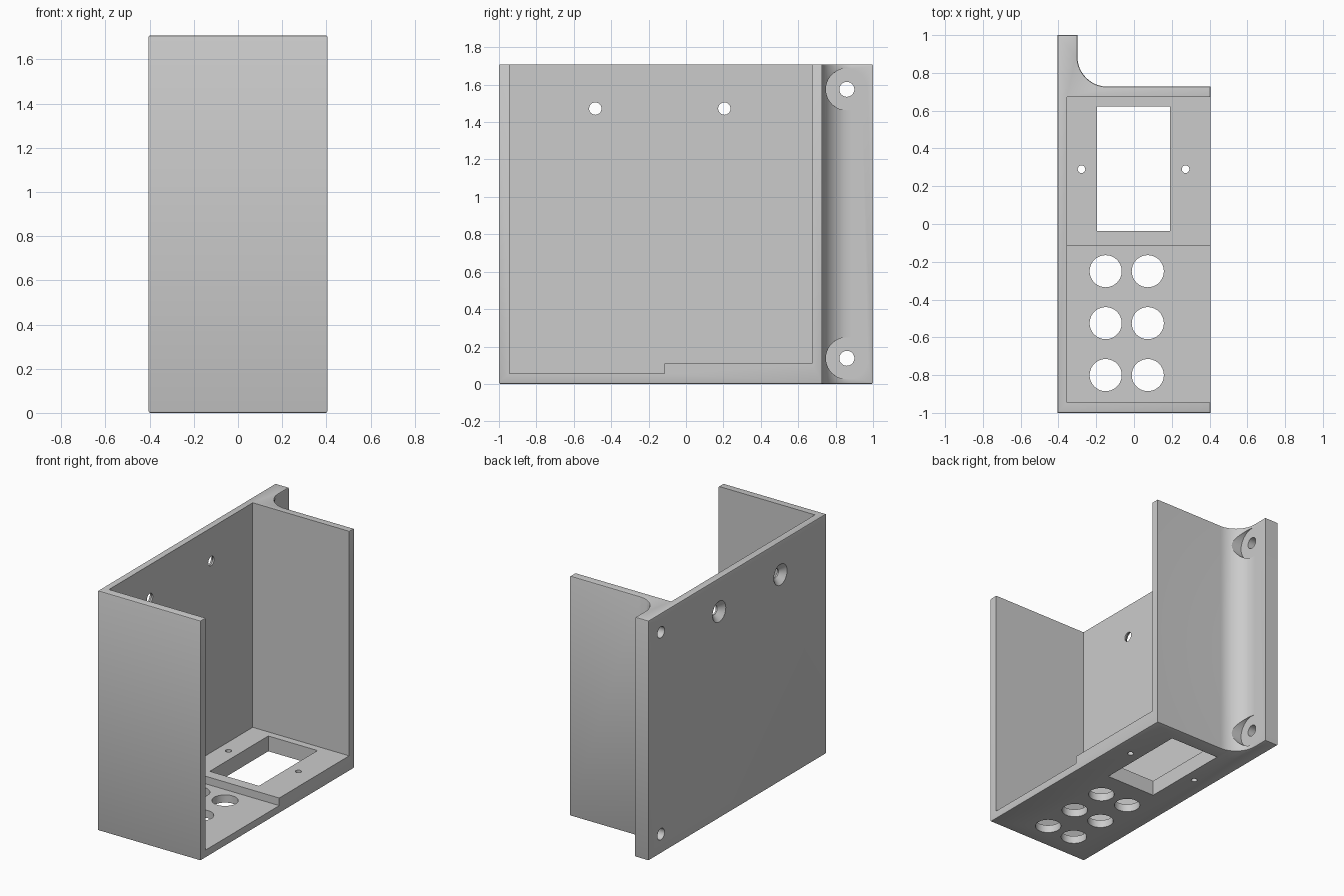
import bpy, bmesh, math
from mathutils import Matrix, Vector

old = bpy.data.objects.get("Cube")
if old:
    bpy.data.objects.remove(old, do_unlink=True)

L, R, FRONT, BACK, H = -0.405, 0.405, -1.0, 1.0, 1.709
WALL_Y, FLANGE_X, FILLET = 0.727, -0.30, 0.16

grey = bpy.data.materials.new("light_grey")
grey.use_nodes = True
grey.diffuse_color = (0.6, 0.6, 0.6, 1)
grey.node_tree.nodes["Principled BSDF"].inputs["Base Color"].default_value = (0.6, 0.6, 0.6, 1)


def make_object(name, bm):
    bmesh.ops.recalc_face_normals(bm, faces=bm.faces)
    mesh = bpy.data.meshes.new(name)
    bm.to_mesh(mesh)
    bm.free()
    mesh.materials.append(grey)
    ob = bpy.data.objects.new(name, mesh)
    bpy.context.collection.objects.link(ob)
    return ob


def box(name, lo, hi):
    lo, hi = Vector(lo), Vector(hi)
    bm = bmesh.new()
    bmesh.ops.create_cube(bm, size=1)
    for v in bm.verts:
        v.co = (lo + hi) / 2 + v.co * (hi - lo)
    return make_object(name, bm)


def cylinder(name, start, axis, length, r1, r2=None):
    """Cylinder or cone that begins at start and runs along axis."""
    bm = bmesh.new()
    turn = Vector((0, 0, 1)).rotation_difference(Vector(axis)).to_matrix().to_4x4()
    place = Matrix.Translation(start) @ turn @ Matrix.Translation((0, 0, length / 2))
    bmesh.ops.create_cone(bm, cap_ends=True, segments=40, radius1=r1,
                          radius2=r1 if r2 is None else r2, depth=length, matrix=place)
    return make_object(name, bm)


# Outer body: L-shaped outline with a filleted mounting flange
outline = [(L, FRONT), (R, FRONT), (R, WALL_Y)]
cx, cy = FLANGE_X + FILLET, WALL_Y + FILLET
for i in range(17):
    a = math.radians(270 - 90 * i / 16)
    outline.append((cx + FILLET * math.cos(a), cy + FILLET * math.sin(a)))
outline += [(FLANGE_X, BACK), (L, BACK)]

bm = bmesh.new()
base = bm.faces.new([bm.verts.new((x, y, 0)) for x, y in outline])
ext = bmesh.ops.extrude_face_region(bm, geom=[base])
bmesh.ops.translate(bm, vec=(0, 0, H), verts=[g for g in ext["geom"] if isinstance(g, bmesh.types.BMVert)])
bmesh.ops.recalc_face_normals(bm, faces=bm.faces)
rims = [e for e in bm.edges if abs(e.verts[0].co.z - e.verts[1].co.z) < 0.001]
bmesh.ops.bevel(bm, geom=rims, offset=0.008, segments=2, profile=0.5, affect='EDGES')
housing = make_object("housing", bm)

# Cavity with a stepped floor, open at the top and one side
cutters = [
    box("cavity_front", (-0.355, -0.945, 0.055), (1, 0.2, 2)),
    box("cavity_back", (-0.355, -0.114, 0.109), (1, 0.673, 2)),
]
# The front cavity stops at the floor step
for v in cutters[0].data.vertices:
    if v.co.y > 0:
        v.co.y = -0.114

# Floor openings
cutters.append(box("socket_opening", (-0.197, -0.037, -0.1), (0.191, 0.622, 0.2)))
for x in (-0.15, 0.073):
    for y in (-0.80, -0.525, -0.25):
        cutters.append(cylinder("cable_hole", (x, y, -0.1), (0, 0, 1), 0.3, 0.085))
for x in (-0.278, 0.273):
    cutters.append(cylinder("socket_screw_hole", (x, 0.29, -0.1), (0, 0, 1), 0.3, 0.02))

# Countersunk holes through the side plate
for y in (-0.485, 0.205):
    cutters.append(cylinder("plate_hole", (-0.6, y, 1.472), (1, 0, 0), 0.4, 0.033))
    cutters.append(cylinder("countersink", (L - 0.01, y, 1.472), (1, 0, 0), 0.05, 0.085, 0.032))

# Flange holes with flat seats cut into the fillet
for z in (0.137, 1.575):
    cutters.append(cylinder("flange_hole", (-0.6, 0.86, z), (1, 0, 0), 0.6, 0.04))
    cutters.append(cylinder("screw_seat", (FLANGE_X, 0.86, z), (1, 0, 0), 0.4, 0.112))

bpy.ops.object.select_all(action='DESELECT')
bpy.context.view_layer.objects.active = housing
housing.select_set(True)
for cutter in cutters:
    mod = housing.modifiers.new("cut", 'BOOLEAN')
    mod.operation = 'DIFFERENCE'
    mod.solver = 'EXACT'
    mod.object = cutter
    bpy.ops.object.modifier_apply(modifier=mod.name)
    bpy.data.objects.remove(cutter, do_unlink=True)

bpy.ops.object.shade_smooth_by_angle(angle=math.radians(30))
